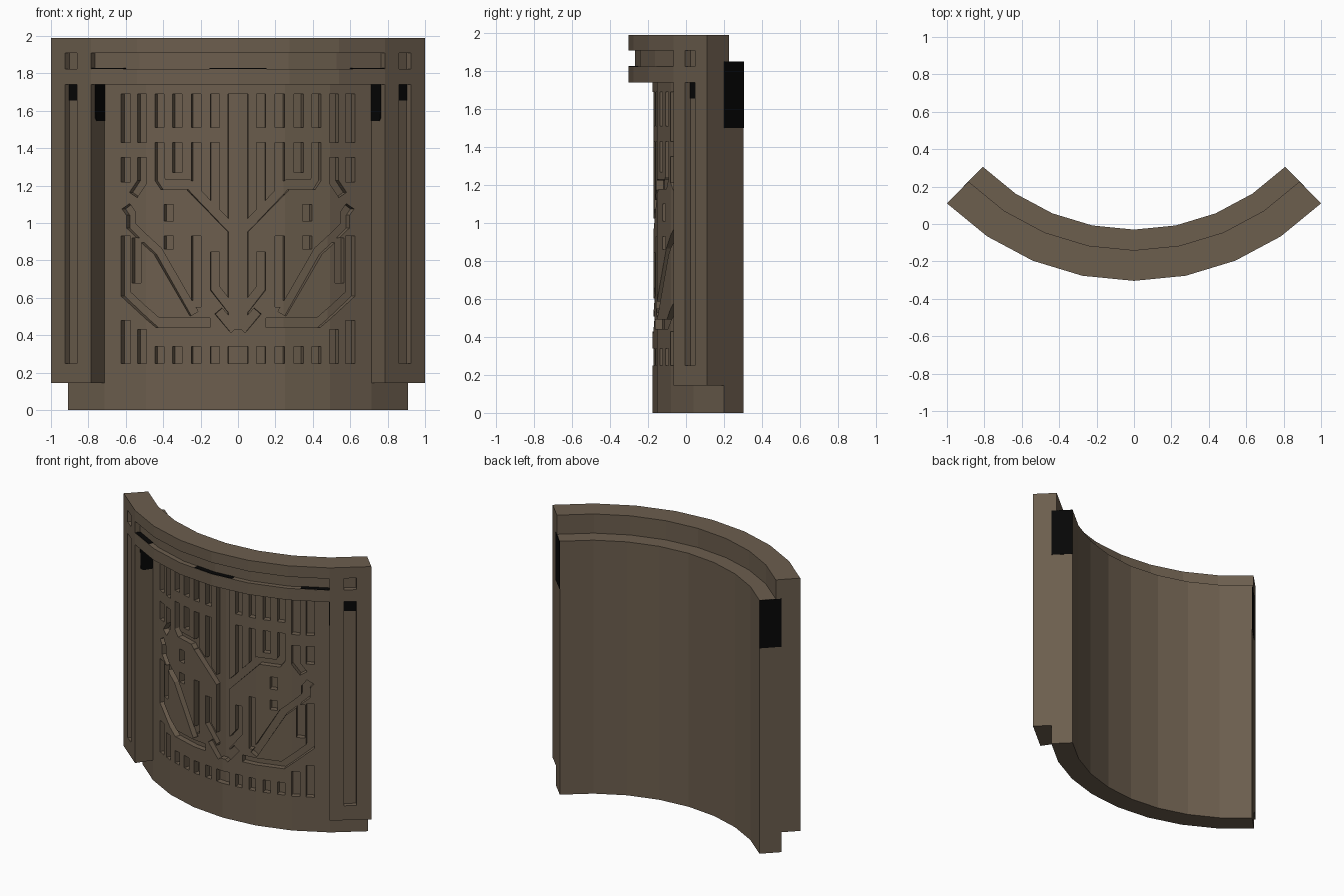
import bpy, bmesh, math

if "Cube" in bpy.data.objects:
    bpy.data.objects.remove(bpy.data.objects["Cube"])

# Everything is modelled flat as (u, r, z): u = facet number along the arc (-4..4),
# r = distance from the arc centre, z = height. It is then bent into the arc.
CY, STEP = 1.11, math.radians(11.25)
R_IN, R_MID, R_FACE, R_OUT = 1.14, 1.25, 1.287, 1.414
Z_RAIL, Z_LEDGE, Z_TOP = 1.74, 1.85, 1.99
R_GROOVE = 1.378


def material(name, rgb):
    m = bpy.data.materials.new(name)
    m.diffuse_color = (*rgb, 1)
    m.use_nodes = True
    m.node_tree.nodes["Principled BSDF"].inputs["Base Color"].default_value = m.diffuse_color
    return m


stone = material("brown stone", (0.15, 0.112, 0.076))
black = material("black", (0.002, 0.002, 0.002))


def prism(bm, outline, lift, a, b):
    """Close a solid between the outline lifted to a and to b."""
    lo = [bm.verts.new(lift(p, q, a)) for p, q in outline]
    hi = [bm.verts.new(lift(p, q, b)) for p, q in outline]
    bm.faces.new(lo)
    bm.faces.new(hi)
    n = len(lo)
    for i in range(n):
        bm.faces.new((lo[i], lo[(i + 1) % n], hi[(i + 1) % n], hi[i]))


def along_u(bm, outline, u0, u1):      # (r, z) profile swept along the arc
    prism(bm, outline, lambda r, z, u: (u, r, z), u0, u1)


def along_r(bm, outline, r0, r1):      # (u, z) shape pushed into the wall
    prism(bm, outline, lambda u, z, r: (u, r, z), r0, r1)


def rect(a0, a1, b0, b1):
    return [(a0, b0), (a1, b0), (a1, b1), (a0, b1)]


def to_object(bm, name, mat):
    bmesh.ops.recalc_face_normals(bm, faces=bm.faces[:])
    me = bpy.data.meshes.new(name)
    bm.to_mesh(me)
    bm.free()
    me.materials.append(mat)
    ob = bpy.data.objects.new(name, me)
    bpy.context.collection.objects.link(ob)
    return ob


def carve(ob, cutter):
    mod = ob.modifiers.new("carve", 'BOOLEAN')
    mod.operation, mod.solver, mod.object = 'DIFFERENCE', 'EXACT', cutter
    mod.use_self = True
    dg = bpy.context.evaluated_depsgraph_get()
    ob.data = bpy.data.meshes.new_from_object(ob.evaluated_get(dg))
    ob.modifiers.clear()
    bpy.data.objects.remove(cutter)


def bend(ob):
    """Cut the flat mesh at facet borders and wrap it round the arc."""
    bm = bmesh.new()
    bm.from_mesh(ob.data)
    for k in range(-3, 4):
        bmesh.ops.bisect_plane(bm, geom=bm.verts[:] + bm.edges[:] + bm.faces[:],
                               dist=1e-5, plane_co=(k, 0, 0), plane_no=(1, 0, 0))
    for v in bm.verts:
        u, r, z = v.co
        k = max(-4, min(3, math.floor(u + 1e-5)))
        a, b, t = k * STEP, (k + 1) * STEP, u - k
        v.co = (r * (math.sin(a) * (1 - t) + math.sin(b) * t),
                CY - r * (math.cos(a) * (1 - t) + math.cos(b) * t), z)
    bmesh.ops.recalc_face_normals(bm, faces=bm.faces[:])
    bm.to_mesh(ob.data)
    bm.free()


def u_of(x):
    """Facet coordinate of a front-view x on the panel face."""
    s = abs(x) / R_FACE
    k = int(math.asin(s) / STEP)
    a, b = math.sin(k * STEP), math.sin((k + 1) * STEP)
    return math.copysign(k + (s - a) / (b - a), x)


def stroke(path, w):
    """Outline of a mitred line of width w."""
    left, right = [], []
    for i, (x, z) in enumerate(path):
        dirs = []
        for j in (i - 1, i):
            if 0 <= j < len(path) - 1:
                dx, dz = path[j + 1][0] - path[j][0], path[j + 1][1] - path[j][1]
                d = math.hypot(dx, dz)
                dirs.append((-dz / d, dx / d))
        nx, nz = sum(d[0] for d in dirs), sum(d[1] for d in dirs)
        k = w / 2 * len(dirs) / (nx * nx + nz * nz)
        left.append((x + nx * k, z + nz * k))
        right.append((x - nx * k, z - nz * k))
    return left + right[::-1]


# carved pattern, right half in front-view (x, z)
K = [.123, .224, .324, .42, .513, .60]
lines = [[(x, 1.51 if i < 4 else 1.43), (x, 1.69)] for i, x in enumerate(K)]
lines += [[(x, .25), (x, (.34, .34, .34, .34, .43, .48)[i])] for i, x in enumerate(K)]
lines += [
    [(.02, .955), (.265, 1.205), (.40, 1.205), (.42, 1.235), (.42, 1.35)],
    [(K[0], 1.06), (K[0], 1.43)], [(K[1], 1.15), (K[1], 1.43)],
    [(K[2], 1.27), (K[2], 1.43)], [(K[3], 1.34), (K[3], 1.43)],
    [(K[4], 1.35), (K[4], 1.22), (.56, 1.15)], [(K[5], 1.22), (K[5], 1.35)],
    [(.60, 1.09), (.572, 1.05), (.572, .985), (.43, .85), (.235, .515)],
    [(.15, .467), (.43, .467), (.60, .62), (.60, .93)],
    [(K[4] + .03, .68), (K[4] + .03, .92)],
    [(K[1], .93), (K[1], .55)],
    [(K[0], .845), (K[0], .65), (.02, .52)],
    [(.02, .43), (.105, .53)],
    [(.37, 1.01), (.37, 1.10)], [(.37, .86), (.37, .93)],
]

# back wall with the ledge behind the rail
bm = bmesh.new()
along_u(bm, [(R_IN, 0), (R_FACE, 0), (R_FACE, Z_RAIL), (R_MID, Z_RAIL),
             (R_MID, Z_LEDGE), (R_IN, Z_LEDGE)], -4, 4)
wall = to_object(bm, "curved_wall", stone)
cut = bmesh.new()
for path in lines:
    for side in (1, -1):
        along_r(cut, [(side * u_of(x), z) for x, z in stroke(path, .05)], R_MID - .003, 1.4)
for z0, z1 in ((.25, .34), (.43, 1.69)):
    along_r(cut, rect(u_of(-.053), u_of(.053), z0, z1), R_MID - .003, 1.4)
carve(wall, to_object(cut, "pattern_cutter", stone))
bend(wall)

# top rail with one long groove and two small sockets
bm = bmesh.new()
along_u(bm, rect(R_MID, R_OUT, Z_RAIL, Z_TOP), -4, 4)
rail = to_object(bm, "top_rail", stone)
cut = bmesh.new()
for u0, u1 in ((-3, 3), (3.35, 3.65), (-3.65, -3.35)):
    along_r(cut, rect(u0, u1, 1.825, 1.91), R_GROOVE, 1.5)
carve(rail, to_object(cut, "groove_cutter", stone))
bend(rail)

for side, label in ((1, "right"), (-1, "left")):
    # side column with a long slot
    bm = bmesh.new()
    along_u(bm, rect(R_FACE, R_OUT, .145, Z_RAIL), side * 3, side * 4)
    column = to_object(bm, label + "_column", stone)
    cut = bmesh.new()
    along_r(cut, rect(side * 3.35, side * 3.65, .25, 1.8), R_GROOVE, 1.5)
    carve(column, to_object(cut, "slot_cutter", stone))
    bend(column)

    # black plates: slot top, column inner side, wall end
    bm = bmesh.new()
    along_r(bm, rect(side * 3.35, side * 3.65, 1.655, Z_RAIL), R_GROOVE - .002, R_GROOVE + .003)
    along_u(bm, [(R_FACE, 1.545), (1.36, 1.545), (1.375, 1.56), (1.378, Z_RAIL), (R_FACE, Z_RAIL)],
            side * 2.985, side * 3)
    along_u(bm, rect(R_IN, R_FACE, 1.5, Z_LEDGE), side * 3.99, side * 4.01)
    bend(to_object(bm, label + "_black_plates", black))

# black inserts on the lower lip of the rail groove
bm = bmesh.new()
for u0, u1 in ((-3, -2.3), (-.55, .55), (2.3, 3)):
    along_u(bm, rect(R_GROOVE, R_OUT - .002, 1.823, 1.828), u0, u1)
bend(to_object(bm, "groove_inserts", black))
